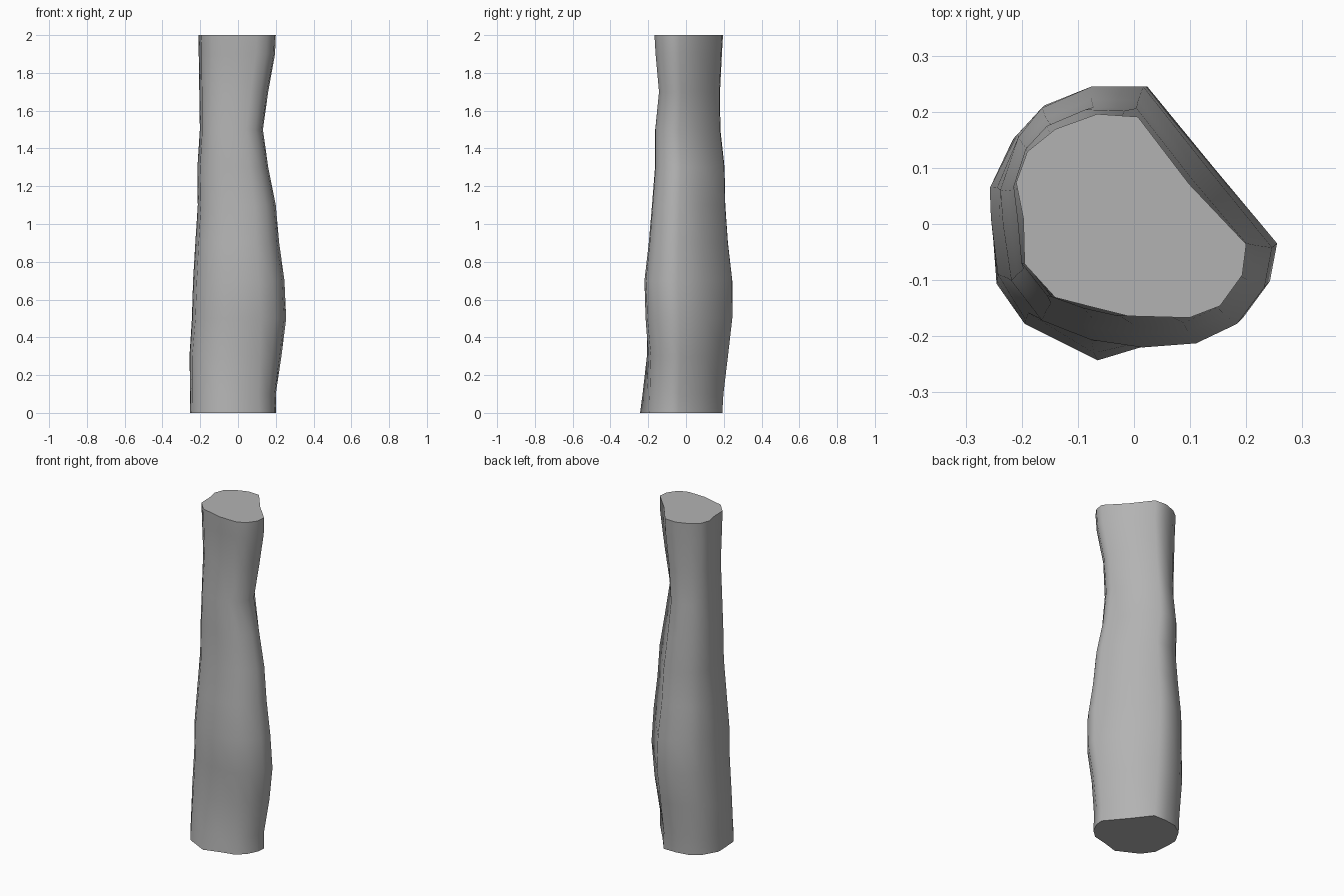
import bpy, bmesh, math

if "Cube" in bpy.data.objects:
    bpy.data.objects.remove(bpy.data.objects["Cube"])

# Key cross-sections (x, y), same point order: back corner, slanted flat, right corner, front, left, back
FOOT = [(.015, .19), (.10, .08), (.20, -.04), (.195, -.09), (.165, -.15), (.115, -.195),
        (.035, -.213), (-.065, -.243), (-.195, -.178), (-.245, -.107), (-.253, 0),
        (-.253, .05), (-.205, .135), (-.14, .178), (-.07, .19)]
BULGE = [(.02, .245), (.14, .098), (.254, -.04), (.24, -.11), (.19, -.175), (.115, -.21),
         (.02, -.218), (-.075, -.205), (-.165, -.17), (-.22, -.1), (-.236, 0),
         (-.24, .06), (-.207, .155), (-.165, .207), (-.075, .245)]
TOP = [(.008, .192), (.10, .072), (.202, -.035), (.195, -.09), (.155, -.145), (.10, -.166),
       (-.01, -.163), (-.07, -.148), (-.14, -.13), (-.195, -.07), (-.197, .01),
       (-.21, .075), (-.19, .13), (-.14, .17), (-.065, .197)]
KEYS = [(0, FOOT), (.6, BULGE), (2, TOP)]

# Ring heights with their outline limits: z, min x, max x, min y, max y
RINGS = [(0, -.253, .20, -.243, .192), (.1, -.253, .20, -.23, .198),
         (.3, -.257, .23, -.207, .222), (.5, -.244, .255, -.214, .245),
         (.7, -.238, .246, -.22, .245), (.9, -.226, .218, -.197, .222),
         (1.1, -.213, .20, -.18, .208), (1.3, -.215, .16, -.164, .204),
         (1.5, -.202, .132, -.163, .182), (1.7, -.205, .16, -.143, .18),
         (1.9, -.208, .196, -.161, .19), (2, -.21, .20, -.167, .196)]


def section(z):
    """Blend the two key sections around height z."""
    for (z0, a), (z1, b) in zip(KEYS, KEYS[1:]):
        if z <= z1:
            t = (z - z0) / (z1 - z0)
            return [(p[0] + (q[0] - p[0]) * t, p[1] + (q[1] - p[1]) * t) for p, q in zip(a, b)]


def fit(values, lo, hi):
    a, b = min(values), max(values)
    return [lo + (v - a) / (b - a) * (hi - lo) for v in values]


# Trunk: loft through all the rings, capped at both ends
bm = bmesh.new()
loops = []
for z, x0, x1, y0, y1 in RINGS:
    pts = section(z)
    xs = fit([p[0] for p in pts], x0, x1)
    ys = fit([p[1] for p in pts], y0, y1)
    loops.append([bm.verts.new((x, y, z)) for x, y in zip(xs, ys)])
n = len(FOOT)
for a, b in zip(loops, loops[1:]):
    for i in range(n):
        j = (i + 1) % n
        bm.faces.new((a[i], b[i], b[j], a[j]))
bm.faces.new(loops[0])
bm.faces.new(loops[-1])
bmesh.ops.recalc_face_normals(bm, faces=bm.faces[:])

mesh = bpy.data.meshes.new("trunk")
bm.to_mesh(mesh)
bm.free()
trunk = bpy.data.objects.new("trunk", mesh)
bpy.context.collection.objects.link(trunk)
bpy.context.view_layer.objects.active = trunk
trunk.select_set(True)
bpy.ops.object.shade_smooth_by_angle(angle=math.radians(60))

# Darker grey surface
grey = bpy.data.materials.new("dark_grey")
grey.diffuse_color = (.45, .45, .45, 1)
grey.use_nodes = True
grey.node_tree.nodes["Principled BSDF"].inputs["Base Color"].default_value = grey.diffuse_color
mesh.materials.append(grey)
